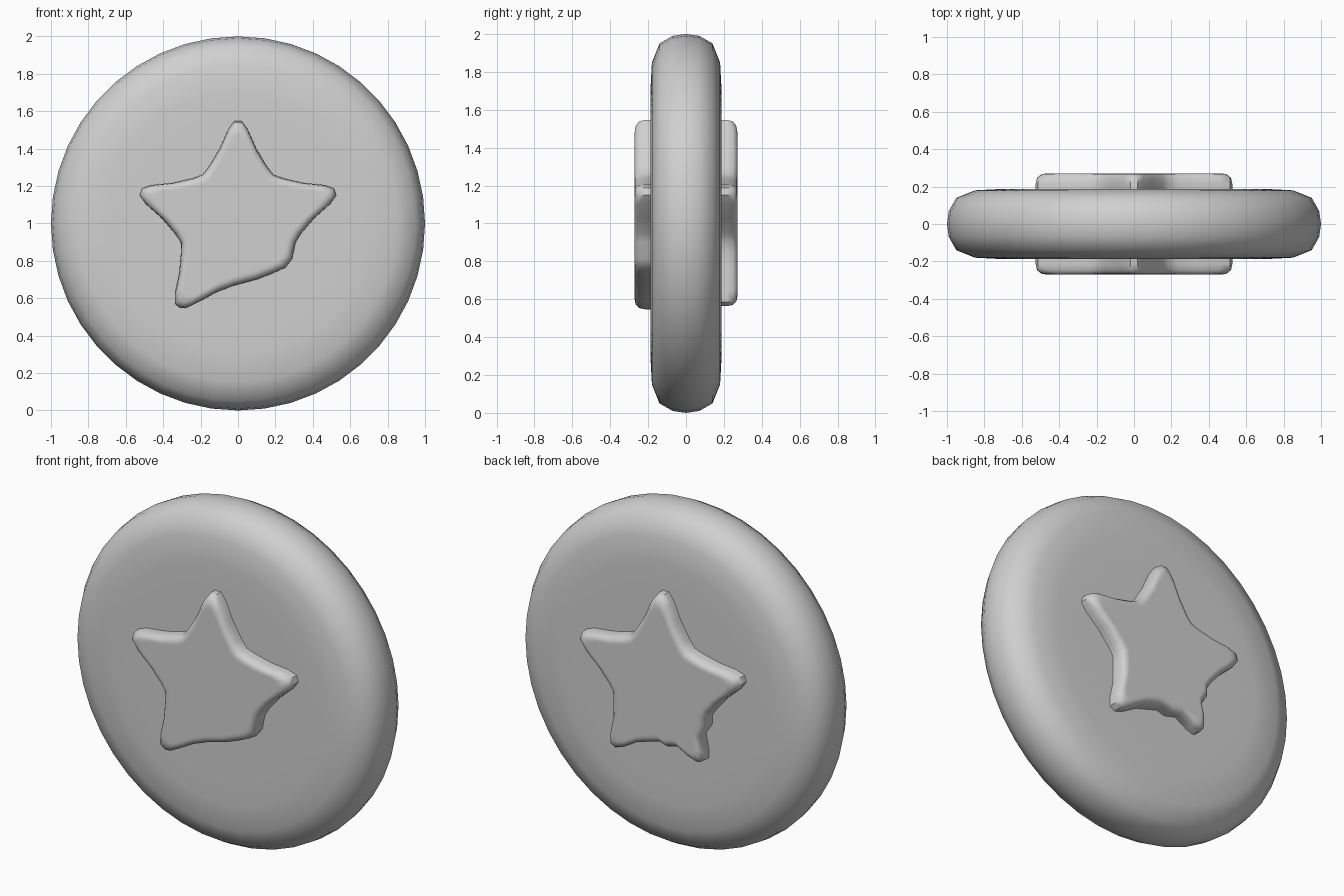
import bpy
import bmesh
from math import sin, cos, pi, radians

cube = bpy.data.objects.get("Cube")
if cube:
    bpy.data.objects.remove(cube, do_unlink=True)

grey = bpy.data.materials.new("light grey")
grey.use_nodes = True
COLOUR = (0.63, 0.63, 0.63, 1)
grey.diffuse_color = COLOUR
grey.node_tree.nodes["Principled BSDF"].inputs["Base Color"].default_value = COLOUR

CENTRE = 1.0  # height of the middle of the disc


def loft(name, outline, sections):
    """Scale an x-z outline at each (scale, y) section, skin it and cap the ends."""
    bm = bmesh.new()
    rings = [[bm.verts.new((x * s, y, CENTRE + z * s)) for x, z in outline]
             for s, y in sections]
    n = len(outline)
    for a, b in zip(rings, rings[1:]):
        for i in range(n):
            j = (i + 1) % n
            bm.faces.new((a[i], a[j], b[j], b[i]))
    bm.faces.new(rings[0])
    bm.faces.new(rings[-1])
    bmesh.ops.recalc_face_normals(bm, faces=bm.faces)
    mesh = bpy.data.meshes.new(name)
    bm.to_mesh(mesh)
    bm.free()
    mesh.materials.append(grey)
    obj = bpy.data.objects.new(name, mesh)
    bpy.context.collection.objects.link(obj)
    bpy.ops.object.select_all(action='DESELECT')
    obj.select_set(True)
    bpy.context.view_layer.objects.active = obj
    bpy.ops.object.shade_smooth_by_angle(angle=radians(50))
    return obj


def arm(direction, length=0.55):
    """One rounded star arm, clockwise from the valley before it to its far flank."""
    k = length / 0.55
    shape = [(36, 0.322), (27, 0.342), (14, 0.41 * k), (6, 0.505 * k), (2, 0.547 * k),
             (-2, 0.547 * k), (-6, 0.505 * k), (-14, 0.41 * k), (-27, 0.342)]
    return [(r * cos(radians(direction + a)), r * sin(radians(direction + a)))
            for a, r in shape]


# Round disc with a softly rolled rim
SEGMENTS = 44
circle = [(cos(2 * pi * i / SEGMENTS), sin(2 * pi * i / SEGMENTS)) for i in range(SEGMENTS)]
half = [(0.55, 0.188), (0.7, 0.188), (0.85, 0.18), (0.95, 0.14), (0.99, 0.07)]
rim = [(r, -y) for r, y in half] + [(1.0, 0.0)] + [(r, y) for r, y in reversed(half)]
loft("disc", circle, rim)

# Raised star sections, from inside the disc to the flat top
raised = [(1.0, 0.16), (1.0, 0.215), (0.985, 0.248), (0.94, 0.266), (0.88, 0.271), (0.84, 0.271)]

# Front star, with one foot worn away along a slanted edge
worn_edge = [(0.309, -0.1), (0.29, -0.19), (0.255, -0.235), (0.19, -0.265),
             (0.1, -0.3), (-0.03, -0.335), (-0.12, -0.37), (-0.2, -0.415), (-0.27, -0.45)]
front_outline = arm(90) + arm(18) + worn_edge + arm(-126)[4:] + arm(162)
loft("front_star", front_outline, [(s, -y) for s, y in raised])

# Back star, with one slightly shorter foot
back_outline = arm(90) + arm(18) + arm(-54, 0.53) + arm(-126, 0.46) + arm(162)
loft("back_star", back_outline, raised)
